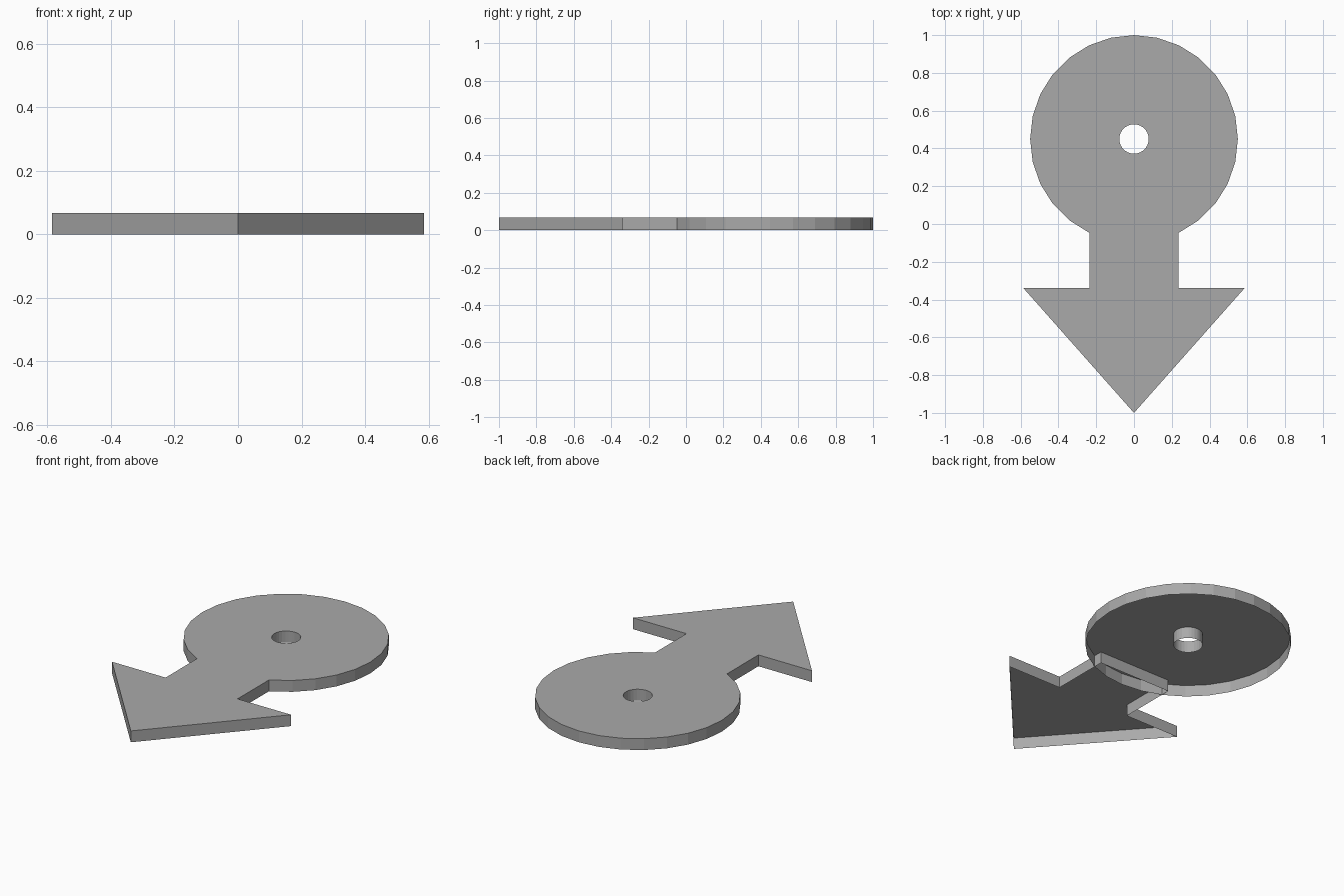
import bpy, bmesh, math

cube = bpy.data.objects.get("Cube")
if cube:
    bpy.data.objects.remove(cube, do_unlink=True)

HEIGHT = 0.067
SEGMENTS = 28
CENTRE_Y = 0.45

grey = bpy.data.materials.new("plain grey")
grey.use_nodes = True
grey.diffuse_color = (0.4, 0.4, 0.4, 1)
grey.node_tree.nodes["Principled BSDF"].inputs["Base Color"].default_value = grey.diffuse_color


def circle(radius):
    """Counter-clockwise outline of a circle around the disc centre."""
    steps = [2 * math.pi * i / SEGMENTS for i in range(SEGMENTS)]
    return [(radius * math.cos(a), CENTRE_Y + radius * math.sin(a)) for a in steps]


def add_wall(bm, outline):
    """Upright wall facing right of the path; returns its top ring."""
    low = [bm.verts.new((x, y, 0)) for x, y in outline]
    top = [bm.verts.new((x, y, HEIGHT)) for x, y in outline]
    for i in range(len(outline)):
        j = (i + 1) % len(outline)
        bm.faces.new((low[i], low[j], top[j], top[i]))
    return top


def finish(bm, name):
    mesh = bpy.data.meshes.new(name)
    bm.to_mesh(mesh)
    bm.free()
    mesh.materials.append(grey)
    bpy.context.collection.objects.link(bpy.data.objects.new(name, mesh))


# Disc: open underneath, with a tube through the middle
bm = bmesh.new()
rim = add_wall(bm, circle(0.55))
hole = add_wall(bm, circle(0.078)[::-1])[::-1]
for i in range(SEGMENTS):
    j = (i + 1) % SEGMENTS
    bm.faces.new((rim[i], rim[j], hole[j], hole[i]))
finish(bm, "disc")

# Arrow: mirrored outline, open underneath, its shaft running under the disc
half = [(0.585, -0.34), (0.235, -0.34), (0.235, 0.005)]
outline = [(0, -1)] + half + [(-x, y) for x, y in reversed(half)]
bm = bmesh.new()
bm.faces.new(add_wall(bm, outline))
finish(bm, "arrow")
